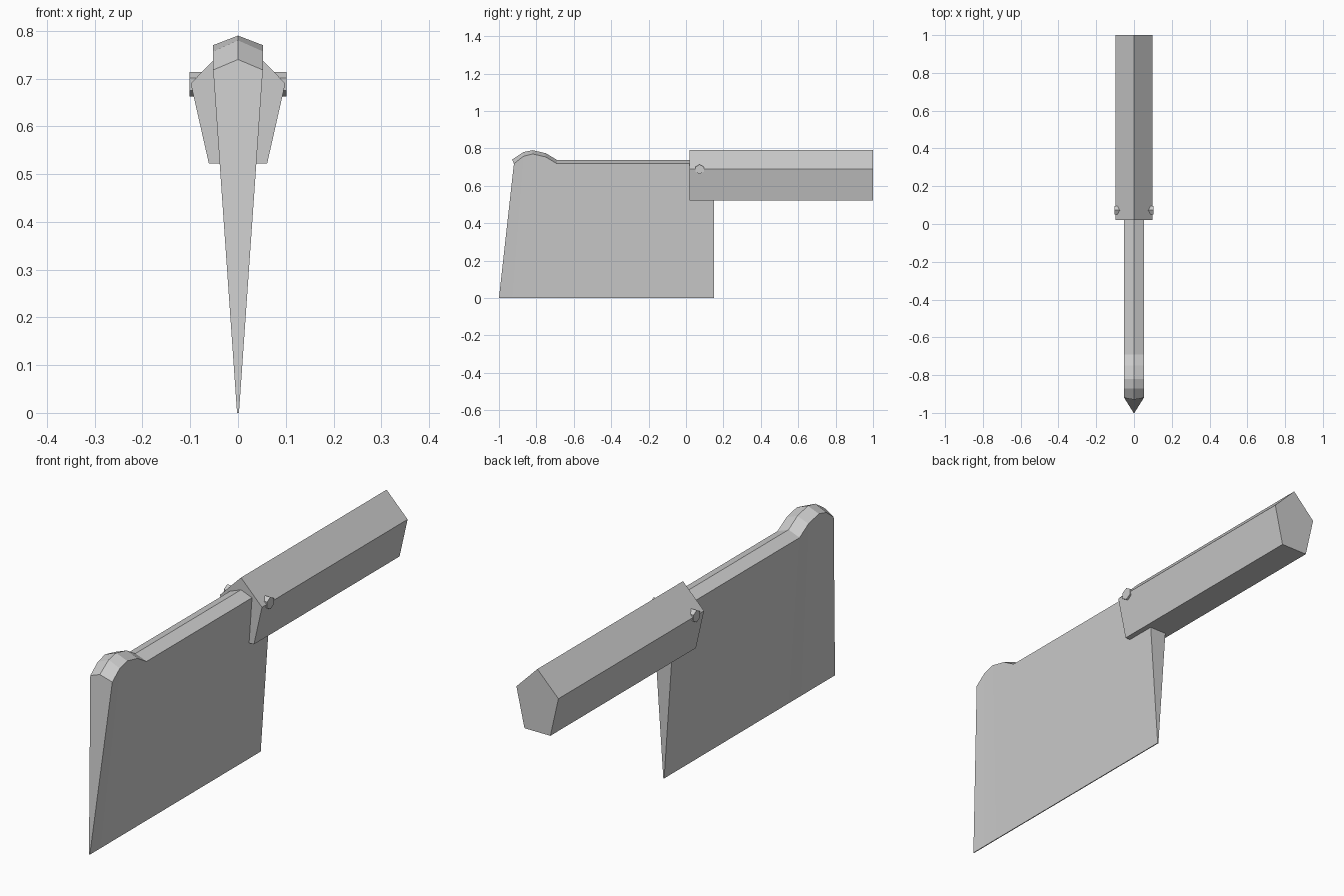
import bpy, bmesh
from math import pi

if "Cube" in bpy.data.objects:
    bpy.data.objects.remove(bpy.data.objects["Cube"])


def loft(name, sections):
    """Skin a list of equal-length closed cross-sections and cap both ends."""
    bm = bmesh.new()
    rings = [[bm.verts.new(p) for p in s] for s in sections]
    n = len(rings[0])
    for a, b in zip(rings, rings[1:]):
        for i in range(n):
            j = (i + 1) % n
            bm.faces.new((a[i], a[j], b[j], b[i]))
    bm.faces.new(rings[0])
    bm.faces.new(rings[-1][::-1])
    bmesh.ops.recalc_face_normals(bm, faces=bm.faces)
    mesh = bpy.data.meshes.new(name)
    bm.to_mesh(mesh)
    bm.free()
    ob = bpy.data.objects.new(name, mesh)
    bpy.context.collection.objects.link(ob)
    return ob


# Blade: wedge with a ridged spine and a rounded hump at the tip
# (spine y, ridge z, shoulder y, shoulder z, cutting edge y)
spine = [(-0.93, 0.74, -0.92, 0.718, -1.0),
         (-0.87, 0.78, -0.87, 0.757, -0.93),
         (-0.82, 0.79, -0.82, 0.77, -0.86),
         (-0.75, 0.774, -0.75, 0.754, -0.77),
         (-0.69, 0.738, -0.69, 0.718, -0.69),
         (0.15, 0.738, 0.15, 0.718, 0.15)]
W, E = 0.052, 0.002
loft("blade", [[(0, ry, rz), (W, sy, sz), (E, ey, 0), (-E, ey, 0), (-W, sy, sz)]
               for ry, rz, sy, sz, ey in spine])

# Handle: five-sided bar
pentagon = [(0, 0.79), (0.099, 0.69), (0.061, 0.522), (-0.061, 0.522), (-0.099, 0.69)]
loft("handle", [[(x, y, z) for x, z in pentagon] for y in (0.02, 1.0)])

# Rivet: six-sided pin through the handle
bpy.ops.mesh.primitive_cylinder_add(vertices=6, radius=0.026, depth=0.204,
                                    location=(0, 0.073, 0.688), rotation=(0, pi / 2, 0))
rivet = bpy.context.object
rivet.name = "rivet"
# turn the flats to face up and down
rivet.rotation_euler = (pi / 2, 0, pi / 2)
